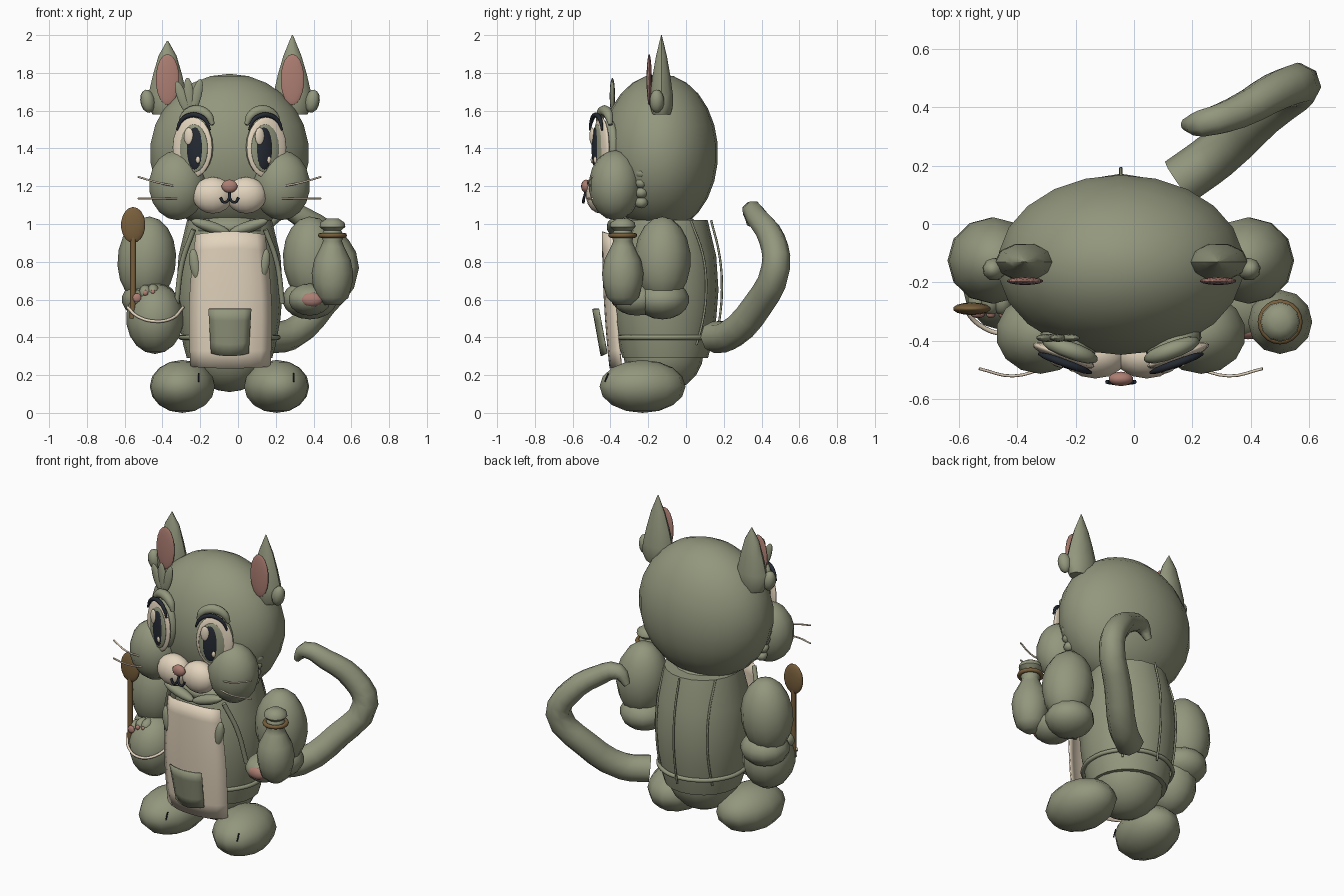
import bpy, bmesh
from math import sin, cos, pi, radians, sqrt
from mathutils import Vector, Matrix

cube = bpy.data.objects.get("Cube")
if cube:
    bpy.data.objects.remove(cube)


def material(name, r, g, b):
    m = bpy.data.materials.new(name)
    m.use_nodes = True
    m.diffuse_color = (r, g, b, 1)
    m.node_tree.nodes["Principled BSDF"].inputs["Base Color"].default_value = (r, g, b, 1)
    return m


GREEN = material("sage_green", 0.29, 0.31, 0.205)
CREAM = material("cream", 0.77, 0.66, 0.51)
PINK = material("dusty_pink", 0.42, 0.21, 0.17)
BROWN = material("wood_brown", 0.19, 0.115, 0.045)
DARK = material("ink_dark", 0.018, 0.023, 0.032)
MID = -0.045   # symmetry plane of the figure


def finish(ob, name, mat, angle=50):
    ob.name = name
    ob.data.materials.clear()
    ob.data.materials.append(mat)
    bpy.ops.object.select_all(action='DESELECT')
    ob.select_set(True)
    bpy.context.view_layer.objects.active = ob
    bpy.ops.object.shade_smooth_by_angle(angle=radians(angle))
    return ob


def from_bmesh(bm, name, mat):
    bmesh.ops.recalc_face_normals(bm, faces=bm.faces)
    me = bpy.data.meshes.new(name)
    bm.to_mesh(me)
    bm.free()
    ob = bpy.data.objects.new(name, me)
    bpy.context.collection.objects.link(ob)
    return finish(ob, name, mat)


def ball(name, mat, loc, size, rot=(0, 0, 0), seg=14, rings=9):
    bpy.ops.mesh.primitive_uv_sphere_add(segments=seg, ring_count=rings, location=loc,
                                         rotation=[radians(a) for a in rot])
    ob = bpy.context.object
    ob.scale = size
    return finish(ob, name, mat)


def lathe(name, mat, center, profile, sides=16, squash=1.0):
    bm = bmesh.new()
    rows = [[bm.verts.new((center[0] + r * cos(2 * pi * i / sides),
                           center[1] + squash * r * sin(2 * pi * i / sides), z))
             for i in range(sides)] for r, z in profile]
    for a, b in zip(rows, rows[1:]):
        for i in range(sides):
            j = (i + 1) % sides
            bm.faces.new((a[i], a[j], b[j], b[i]))
    bm.faces.new(rows[0])
    bm.faces.new(rows[-1])
    return from_bmesh(bm, name, mat)


def tube(name, mat, points, radius, radii=None, cyclic=False, res=4):
    cu = bpy.data.curves.new(name, 'CURVE')
    cu.dimensions = '3D'
    cu.bevel_depth, cu.bevel_resolution, cu.resolution_u = radius, 2, res
    cu.use_fill_caps = True
    sp = cu.splines.new('BEZIER')
    sp.bezier_points.add(len(points) - 1)
    sp.use_cyclic_u = cyclic
    for i, (bp, p) in enumerate(zip(sp.bezier_points, points)):
        bp.co = p
        bp.handle_left_type = bp.handle_right_type = 'AUTO'
        bp.radius = radii[i] if radii else 1
    ob = bpy.data.objects.new(name, cu)
    bpy.context.collection.objects.link(ob)
    bpy.ops.object.select_all(action='DESELECT')
    ob.select_set(True)
    bpy.context.view_layer.objects.active = ob
    bpy.ops.object.convert(target='MESH')
    return finish(bpy.context.object, name, mat)


def sheet(name, mat, place, nx=8, nz=8):
    bm = bmesh.new()
    g = [[bm.verts.new(place(2 * i / nx - 1, j / nz)) for i in range(nx + 1)] for j in range(nz + 1)]
    for j in range(nz):
        for i in range(nx):
            bm.faces.new((g[j][i], g[j][i + 1], g[j + 1][i + 1], g[j + 1][i]))
    ob = from_bmesh(bm, name, mat)
    ob.modifiers.new("thickness", 'SOLIDIFY').thickness = 0.008


# Head, muzzle, nose and mouth
ball("head", GREEN, (MID, -0.14, 1.375), (0.425, 0.31, 0.42), seg=22, rings=13)
ball("nose", PINK, (MID, -0.53, 1.2), (0.043, 0.025, 0.035))
for s, side in ((-1, "right"), (1, "left")):
    ball(side + "_muzzle", CREAM, (MID + s * 0.088, -0.45, 1.152), (0.11, 0.08, 0.097))
    tube(side + "_mouth", DARK, [(MID, -0.532, 1.165), (MID + s * 0.008, -0.543, 1.125),
                                 (MID + s * 0.03, -0.543, 1.115), (MID + s * 0.048, -0.54, 1.14)], 0.007)

# Features repeated on both sides of the face
for s, side in ((-1, "right"), (1, "left")):
    ball(side + "_cheek", GREEN, (MID + s * 0.275, -0.375, 1.205), (0.155, 0.14, 0.185))
    for i in range(4):
        ball(side + "_cheek_tuft", GREEN, (MID + s * (0.35 - 0.01 * i), -0.237, 1.27 - 0.052 * i),
             (0.038, 0.036, 0.031), seg=8, rings=6)
    for rise, z in ((0.055, 1.195), (0, 1.135)):
        tube(side + "_whisker", CREAM, [(MID + s * 0.25, -0.49, z), (MID + s * 0.37, -0.52, z + rise * 0.4),
                                        (MID + s * 0.485, -0.495, z + rise)], 0.005)

    # Eye built in its own turned frame
    frame = Matrix.Translation((MID + s * 0.196, -0.45, 1.405)) @ Matrix.Rotation(radians(20 * s), 4, 'Z')

    def eye_part(name, mat, loc, size):
        ball(side + name, mat, frame @ Vector(loc), size, (0, 0, 20 * s), seg=20, rings=10)

    inward = -s * 0.02
    eye_part("_eye_socket", GREEN, (0, 0.045, 0), (0.1, 0.05, 0.15))
    eye_part("_eye", CREAM, (0, 0, 0), (0.112, 0.026, 0.162))
    eye_part("_iris", GREEN, (inward * 0.6, -0.016, -0.005), (0.08, 0.016, 0.128))
    eye_part("_pupil", DARK, (inward, -0.022, -0.005), (0.047, 0.017, 0.112))
    eye_part("_eye_shine", CREAM, (inward - 0.03, -0.032, 0.06), (0.026, 0.012, 0.046))
    eye_part("_eye_glint", CREAM, (inward + 0.022, -0.032, -0.065), (0.012, 0.01, 0.019))

    def arch(name, mat, w, base, h, y, r):
        pts = [frame @ Vector((inward * 0.7 + w * cos(a), y, base + h * sin(a)))
               for a in [radians(10 + 32 * i) for i in range(6)]]
        tube(side + name, mat, pts, r, [0.5, 1, 1.2, 1.2, 1, 0.5])

    arch("_lash", DARK, 0.095, 0.075, 0.098, -0.023, 0.011)
    arch("_brow", GREEN, 0.092, 0.105, 0.09, 0.025, 0.024)

    # Ears
    ear_x, tip = (-0.373, 1.97) if s < 0 else (0.288, 2.0)
    lathe(side + "_ear", GREEN, (ear_x, -0.13),
          [(0.08, 1.58), (0.104, 1.63), (0.1, 1.69), (0.077, 1.79), (0.048, 1.89), (0.003, tip)], 10, 0.63)
    ball(side + "_inner_ear", PINK, (ear_x, -0.195, 1.765), (0.064, 0.014, 0.135))
    ball(side + "_ear_tuft", GREEN, (ear_x + s * 0.105, -0.155, 1.65), (0.04, 0.04, 0.062), (0, 10 * s, 0), 9, 7)

# Forelock
for x, z, tilt in ((-0.295, 1.67, -20), (-0.26, 1.685, -5), (-0.22, 1.68, 14)):
    ball("forelock", GREEN, (x, -0.39, z), (0.028, 0.014, 0.09), (0, tilt, 0), 10, 8)

# Torso, hips and neck
torso = [(0.226, 0.29), (0.245, 0.36), (0.27, 0.5), (0.282, 0.65), (0.27, 0.83), (0.225, 1.02)]
lathe("torso", GREEN, (MID, -0.11), torso, 20)
ball("hips", GREEN, (MID, -0.12, 0.33), (0.215, 0.215, 0.22), seg=18, rings=10)
ball("neck", GREEN, (MID, -0.15, 0.98), (0.21, 0.22, 0.09))
tube("waist_tie", GREEN, [(MID + 0.258 * cos(i * pi / 6), -0.11 + 0.258 * sin(i * pi / 6), 0.4)
                          for i in range(12)], 0.013, cyclic=True)

# Back seams follow the torso, the middle one standing slightly off
for off, lift in ((0, 0.018), (-0.18, 0), (0.18, 0)):
    tube("back_seam", GREEN, [(MID + off, -0.11 + lift + sqrt(r * r - off * off), z) for r, z in torso[1:]], 0.006)

# Apron with pocket
sheet("apron", CREAM, lambda u, t: (
    -0.04 + u * (0.212 - 0.028 * t + 0.02 * sin(pi * t)),
    -0.445 + 0.04 * (1 - t) ** 2 + 0.06 * abs(u) ** 3,
    0.245 + 0.7 * t + 0.025 * (1 - u * u) * (t - 0.4)))
sheet("apron_pocket", GREEN, lambda u, t: (
    -0.043 + u * (0.1 + 0.014 * t), -0.452 - 0.045 * t + 0.03 * u * u,
    0.3 + 0.25 * t + 0.015 * u * u * (1 - t)), 6, 4)
for s, side in ((-1, "right"), (1, "left")):
    ball(side + "_lapel", GREEN, (MID + s * 0.18, -0.385, 0.785), (0.032, 0.026, 0.085), (0, 10 * s, 0))
    ball(side + "_collar", GREEN, (MID + s * 0.1, -0.385, 0.985), (0.11, 0.035, 0.03), (0, -18 * s, 0))
    tube(side + "_strap", GREEN, [(MID + s * 0.19, -0.35, 0.97), (MID + s * 0.25, -0.3, 0.8),
                                  (MID + s * 0.28, -0.25, 0.58)], 0.014)

# Legs and arms
for s, side, toe_x in ((-1, "right", -0.207), (1, "left", 0.295)):
    ball(side + "_foot", GREEN, (MID + s * 0.25, -0.23, 0.14), (0.174, 0.23, 0.14), (0, 0, 8 * s), 12, 8)
    tube(side + "_toe_line", DARK, [(toe_x, -0.411, 0.21), (toe_x, -0.43, 0.165)], 0.004)
    ball(side + "_upper_arm", GREEN, (MID + s * 0.438, -0.125, 0.81), (0.155, 0.15, 0.23), (0, -4 * s, 0), 12)
    ball(side + "_elbow", GREEN, (MID + s * 0.425, -0.125, 0.6), (0.145, 0.142, 0.105), seg=12)
ball("right_paw", GREEN, (-0.44, -0.205, 0.5), (0.152, 0.165, 0.188), seg=12)
ball("left_paw", GREEN, (0.38, -0.26, 0.6), (0.115, 0.13, 0.085))
ball("left_paw_pad", PINK, (0.39, -0.365, 0.6), (0.06, 0.03, 0.038))
for x, z, r in ((-0.535, 0.61, 0.024), (-0.49, 0.635, 0.015), (-0.45, 0.64, 0.012)):
    ball("right_finger", GREEN, (x, -0.265, z), (0.036, 0.05, 0.042), (20, 0, 0), 10, 7)
    ball("right_finger_pad", PINK, (x, -0.31, z), (r, 0.012, r), seg=10, rings=6)

# Tail with a drooping tip
tube("tail", GREEN, [(0.155, 0.145, 0.4), (0.28, 0.235, 0.415), (0.44, 0.38, 0.57), (0.565, 0.475, 0.77),
                     (0.49, 0.455, 0.92), (0.35, 0.38, 1.03), (0.235, 0.345, 1.07), (0.175, 0.34, 1.0)],
     0.08, [1.05, 1.05, 1, 0.95, 0.88, 0.75, 0.62, 0.25], res=3)

# Spoon with its cord
tube("spoon_handle", BROWN, [(-0.558, -0.29, 0.5), (-0.555, -0.29, 0.7), (-0.555, -0.29, 0.93)], 0.016)
ball("spoon_bowl", BROWN, (-0.555, -0.29, 0.995), (0.066, 0.022, 0.095))
tube("paw_cord", CREAM, [(-0.585, -0.28, 0.56), (-0.53, -0.345, 0.51), (-0.44, -0.375, 0.485),
                         (-0.35, -0.34, 0.5), (-0.29, -0.25, 0.56)], 0.008)

# Bottle with its ring
lathe("bottle", GREEN, (0.5, -0.335), [(0.04, 0.57), (0.085, 0.61), (0.104, 0.68), (0.11, 0.74), (0.097, 0.81),
                                       (0.062, 0.88), (0.05, 0.91), (0.06, 0.94), (0.046, 0.965), (0.068, 0.985),
                                       (0.064, 1.008), (0.03, 1.03)], 12)
bpy.ops.mesh.primitive_torus_add(location=(0.5, -0.335, 0.94), major_radius=0.064, minor_radius=0.013,
                                 major_segments=20, minor_segments=8)
finish(bpy.context.object, "bottle_ring", BROWN)
